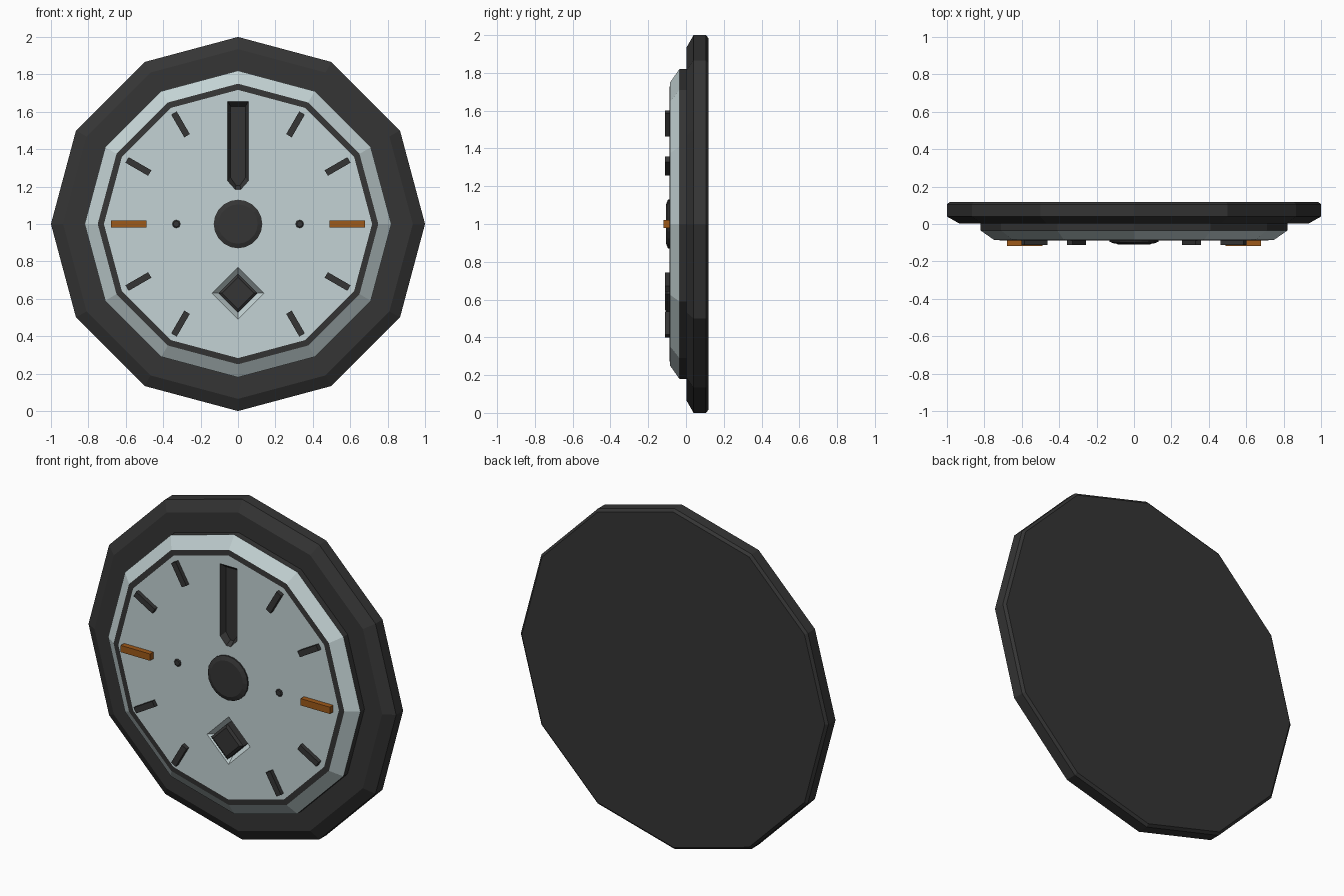
import bpy, bmesh
from math import cos, sin, tau, radians
from mathutils import Matrix, Vector

if "Cube" in bpy.data.objects:
    bpy.data.objects.remove(bpy.data.objects["Cube"])


def material(name, rgb):
    m = bpy.data.materials.new(name)
    m.use_nodes = True
    m.diffuse_color = (*rgb, 1)
    m.node_tree.nodes["Principled BSDF"].inputs["Base Color"].default_value = (*rgb, 1)
    return m


DARK = material("charcoal", (0.035, 0.035, 0.035))
PALE = material("pale grey", (0.55, 0.65, 0.66))
ORANGE = material("burnt orange", (0.34, 0.1, 0.01))
CENTRE = Vector((0, 0, 1))
FACE_Y = -0.087


def finish(name, bm, mats):
    bmesh.ops.recalc_face_normals(bm, faces=bm.faces)
    me = bpy.data.meshes.new(name)
    bm.to_mesh(me)
    bm.free()
    ob = bpy.data.objects.new(name, me)
    for m in mats:
        me.materials.append(m)
    bpy.context.collection.objects.link(ob)
    return ob


def loft(name, loops, mats, bands=None):
    """Join closed loops of points and cap both ends; bands gives the material of each strip."""
    bm = bmesh.new()
    rings = [[bm.verts.new(p) for p in loop] for loop in loops]
    n = len(rings[0])
    bm.faces.new(rings[0])
    for k, (a, b) in enumerate(zip(rings, rings[1:])):
        for i in range(n):
            j = (i + 1) % n
            f = bm.faces.new((a[i], a[j], b[j], b[i]))
            f.material_index = bands[k] if bands else 0
    cap = bm.faces.new(rings[-1])
    cap.material_index = bands[-1] if bands else 0
    return finish(name, bm, mats)


def disc(name, profile, sides, mats, bands=None, centre=CENTRE):
    """Disc facing the front from (radius, y) pairs."""
    loops = [[centre + Vector((r * cos(tau * i / sides), y, r * sin(tau * i / sides)))
              for i in range(sides)] for r, y in profile]
    return loft(name, loops, mats, bands)


def tick(name, angle, r0, r1, width, front, mat):
    """Hour bar lying along a radius of the dial."""
    bm = bmesh.new()
    bmesh.ops.create_cube(bm, size=1)
    back = -0.07
    place = (Matrix.Translation(CENTRE) @ Matrix.Rotation(-radians(angle), 4, "Y")
             @ Matrix.Translation(((r0 + r1) / 2, (front + back) / 2, 0))
             @ Matrix.Diagonal((r1 - r0, back - front, width, 1)))
    bm.transform(place)
    return finish(name, bm, [mat])


def cut(target, cutter):
    mod = target.modifiers.new("recess", "BOOLEAN")
    mod.operation, mod.solver, mod.object = "DIFFERENCE", "EXACT", cutter
    bpy.context.view_layer.objects.active = target
    bpy.ops.object.modifier_apply(modifier=mod.name)
    bpy.data.objects.remove(cutter)


# Case: twelve-sided with a wide front chamfer
disc("case", [(0.985, 0.118), (1, 0.105), (1, 0.04), (0.935, 0.003)], 12, [DARK])

# Bezel and dial: dark step, pale slope, dark ring, pale dial
dial = disc("dial", [(0.82, 0.01), (0.82, -0.035), (0.75, -0.084), (0.717, FACE_Y)],
            12, [DARK, PALE], [0, 1, 0, 1])

# Diamond recess with sloping walls
DIAMOND = Vector((0, 0, 0.63))
cut(dial, disc("diamond_cutter", [(0.105, -0.05), (0.14, FACE_Y), (0.15, -0.097)], 4,
               [PALE], centre=DIAMOND))

# Pointed slot at twelve o'clock
slot = [(-0.055, 1.655), (0.055, 1.655), (0.055, 1.23), (0.015, 1.185), (-0.015, 1.185), (-0.055, 1.23)]
inner = [(x * 0.72, 1.4 + (z - 1.4) * 0.9) for x, z in slot]
cut(dial, loft("slot_cutter", [[(x, -0.055, z) for x, z in inner],
                               [(x, FACE_Y, z) for x, z in slot],
                               [(x, -0.12, z) for x, z in slot]], [PALE]))
for p in dial.data.polygons:
    c = p.center
    if p.normal.y > -0.999 or c.y > FACE_Y + 0.01:
        if abs(c.x) < 0.06 and 1.17 < c.z < 1.67:
            p.material_index = 0
        elif abs(c.x) < 0.15 and 0.48 < c.z < 0.78:
            p.material_index = 1

# Diamond marker, hub and small pips
disc("diamond_marker", [(0.105, -0.045), (0.105, -0.1), (0.085, -0.11)], 4, [DARK], centre=DIAMOND)
disc("hub", [(0.13, -0.07), (0.13, -0.095), (0.105, -0.105)], 20, [DARK])
for side, label in ((1, "left"), (-1, "right")):
    disc(label + "_pip", [(0.022, -0.07), (0.022, -0.09), (0.016, -0.094)], 8, [DARK],
         centre=CENTRE + Vector((0.33 * side, 0, 0)))

# Hour ticks, with orange ones at three and nine
for angle in range(0, 360, 30):
    if angle % 180 == 0:
        tick(f"orange_tick_{angle}", angle, 0.49, 0.68, 0.04, -0.118, ORANGE)
    elif angle % 180 != 90:
        tick(f"hour_tick_{angle}", angle, 0.545, 0.685, 0.034, -0.111, DARK)
